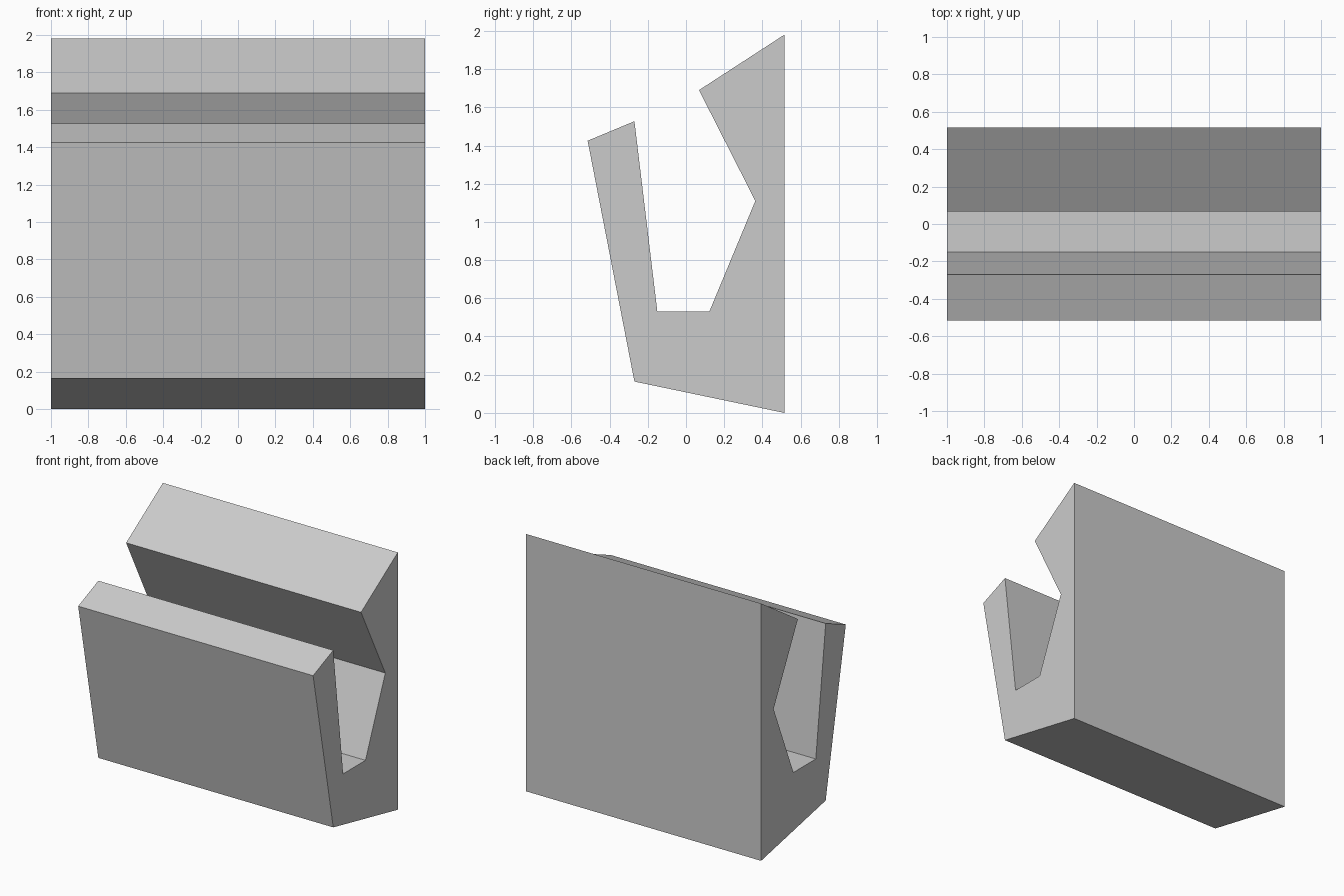
import bpy, bmesh

if "Cube" in bpy.data.objects:
    bpy.data.objects.remove(bpy.data.objects["Cube"])

# Side profile (y, z): flat back, sloped base, front lip and angular trough
profile = [
    (0.515, 0.0), (0.515, 1.98), (0.068, 1.69), (0.363, 1.11), (0.122, 0.53),
    (-0.15, 0.53), (-0.27, 1.527), (-0.515, 1.425), (-0.27, 0.164),
]

# Extrude the profile along x
bm = bmesh.new()
face = bm.faces.new([bm.verts.new((-1, y, z)) for y, z in profile])
result = bmesh.ops.extrude_face_region(bm, geom=[face], use_keep_orig=True)
moved = [v for v in result["geom"] if isinstance(v, bmesh.types.BMVert)]
bmesh.ops.translate(bm, verts=moved, vec=(2, 0, 0))
bmesh.ops.recalc_face_normals(bm, faces=bm.faces)

mesh = bpy.data.meshes.new("trough_block")
bm.to_mesh(mesh)
bm.free()
bpy.context.collection.objects.link(bpy.data.objects.new("trough_block", mesh))
